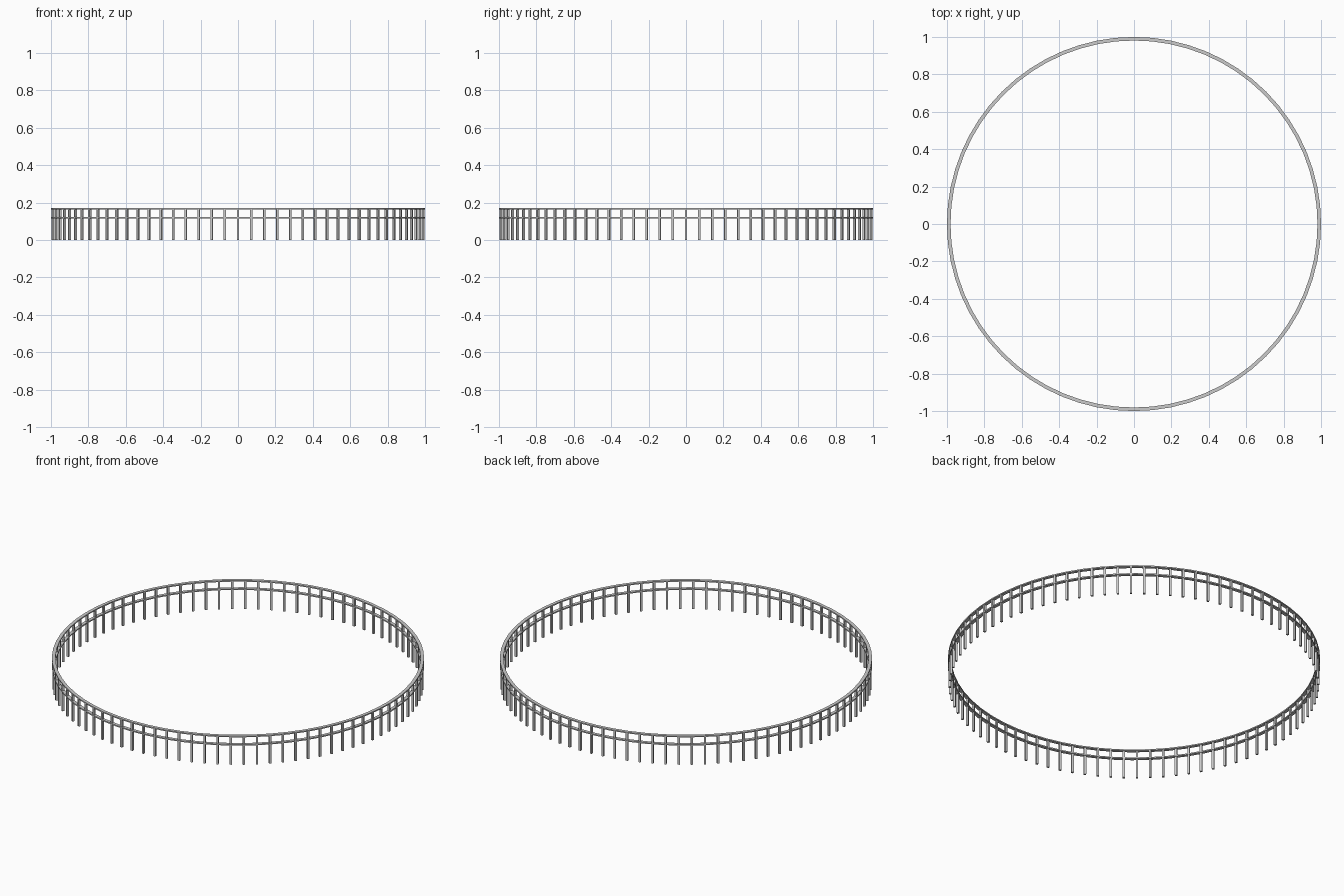
import bpy, bmesh
from math import cos, sin, tau
from mathutils import Matrix

if "Cube" in bpy.data.objects:
    bpy.data.objects.remove(bpy.data.objects["Cube"])

R_OUT, R_IN = 1.0, 0.981
R_MID = (R_OUT + R_IN) / 2
POSTS, SEGS = 88, 64
TOP = 0.171


def add_object(name, bm):
    bmesh.ops.recalc_face_normals(bm, faces=bm.faces[:])
    mesh = bpy.data.meshes.new(name)
    bm.to_mesh(mesh)
    bm.free()
    obj = bpy.data.objects.new(name, mesh)
    bpy.context.collection.objects.link(obj)
    return obj


def ring_rail(name, z0, z1):
    """Flat circular band with a rectangular cross-section."""
    bm = bmesh.new()
    profile = [(R_IN, z0), (R_OUT, z0), (R_OUT, z1), (R_IN, z1)]
    rings = []
    for i in range(SEGS):
        a = tau * i / SEGS
        rings.append([bm.verts.new((r * cos(a), r * sin(a), z)) for r, z in profile])
    for i in range(SEGS):
        p, q = rings[i], rings[(i + 1) % SEGS]
        for j in range(4):
            k = (j + 1) % 4
            bm.faces.new((p[j], q[j], q[k], p[k]))
    return add_object(name, bm)


# Top and middle rails
ring_rail("top_rail", TOP - 0.007, TOP)
ring_rail("middle_rail", 0.115, 0.122)

# Evenly spaced square posts
bm = bmesh.new()
height = TOP - 0.004
for i in range(POSTS):
    m = (Matrix.Rotation(tau * i / POSTS, 4, 'Z')
         @ Matrix.Translation((R_MID, 0, height / 2))
         @ Matrix.Diagonal((0.012, 0.012, height, 1)))
    bmesh.ops.create_cube(bm, size=1, matrix=m)
add_object("fence_posts", bm)
